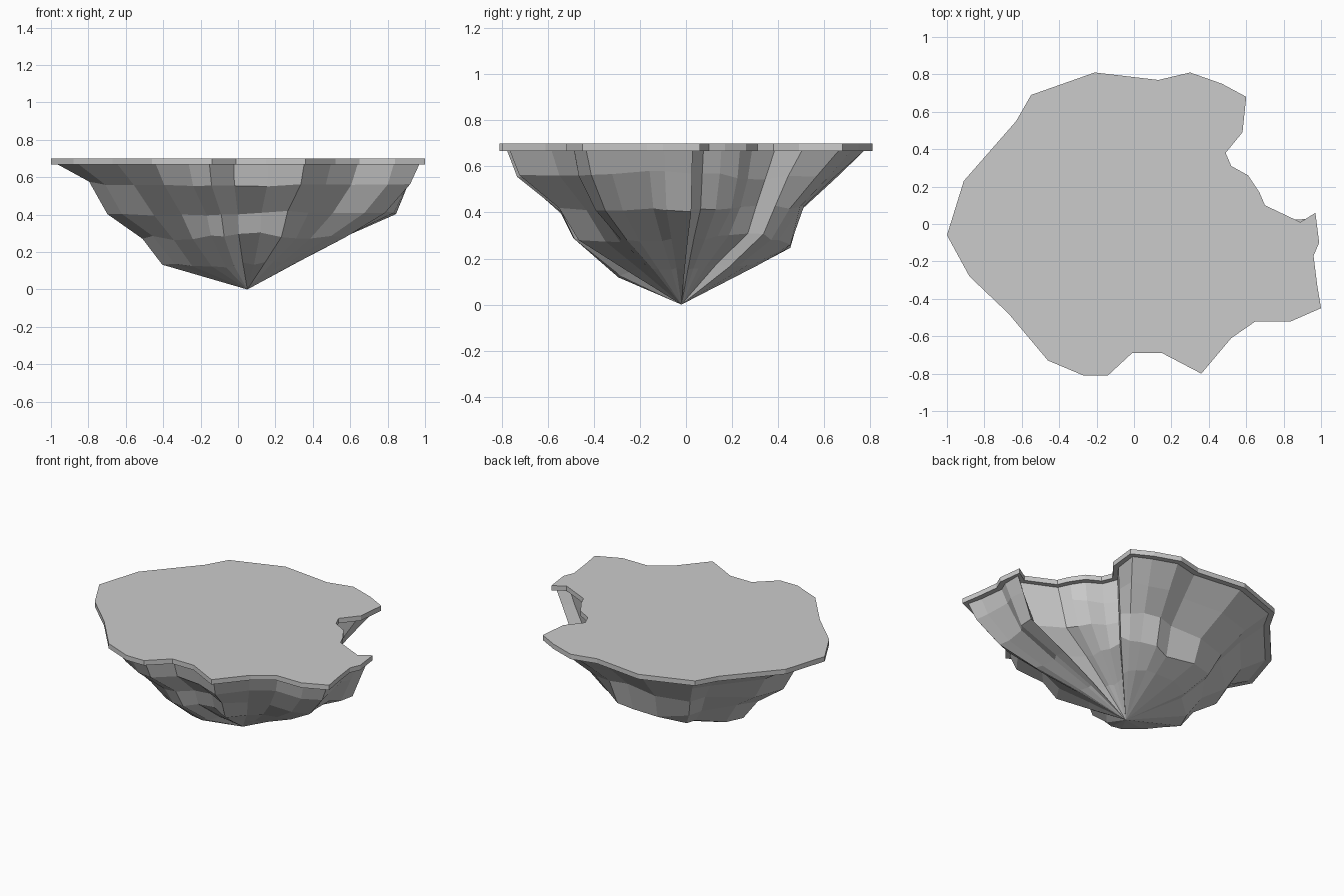
import bpy, bmesh, math, random
from mathutils import Vector

random.seed(4)
default_cube = bpy.data.objects.get("Cube")
if default_cube:
    bpy.data.objects.remove(default_cube, do_unlink=True)

TOP_Z, SLAB_BOTTOM, LIP = 0.70, 0.667, 0.035
APEX = Vector((0.05, -0.02, 0.0))

# Plateau outline, counterclockwise from the tip beside the notch
OUTLINE = [
    (.97, .06), (.89, .01), (.70, .10), (.67, .17), (.61, .26), (.52, .31),
    (.49, .38), (.58, .49), (.60, .68), (.47, .75), (.30, .81), (.13, .77),
    (-.21, .81), (-.55, .69), (-.63, .55), (-.91, .23), (-1, -.06),
    (-.88, -.28), (-.67, -.48), (-.46, -.73), (-.27, -.81), (-.14, -.81),
    (-.01, -.69), (.15, -.69), (.36, -.80), (.52, -.61), (.65, -.52),
    (.84, -.52), (1, -.45), (.98, -.33), (.96, -.17), (.99, -.10),
]

# Cliff profiles by direction in degrees: (share of the rim radius, height)
PROFILES = {
    0: [(.96, .58), (.87, .41), (.57, .28), (.29, .15)],
    30: [(.95, .55), (.86, .42), (.62, .30), (.30, .16)],
    43: [(.92, .55), (.82, .42), (.74, .31), (.40, .17)],
    52: [(.85, .55), (.70, .42), (.57, .29), (.36, .17)],
    90: [(.83, .55), (.65, .42), (.60, .22), (.44, .18)],
    135: [(.83, .56), (.67, .41), (.57, .28), (.40, .15)],
    180: [(.82, .57), (.75, .41), (.54, .28), (.44, .14)],
    225: [(.88, .55), (.71, .40), (.57, .27), (.42, .11)],
    270: [(.97, .56), (.69, .41), (.65, .30), (.32, .14)],
    315: [(.94, .56), (.75, .41), (.56, .28), (.32, .15)],
}
KEYS = list(PROFILES)


def make_material(name, colour):
    mat = bpy.data.materials.new(name)
    mat.use_nodes = True
    mat.diffuse_color = colour
    mat.node_tree.nodes["Principled BSDF"].inputs["Base Color"].default_value = colour
    return mat


def add_object(name, bm, mat):
    bmesh.ops.recalc_face_normals(bm, faces=bm.faces)
    mesh = bpy.data.meshes.new(name)
    bm.to_mesh(mesh)
    bm.free()
    mesh.materials.append(mat)
    obj = bpy.data.objects.new(name, mesh)
    bpy.context.collection.objects.link(obj)
    return obj


def bridge(bm, upper, lower):
    count = len(upper)
    for i in range(count):
        j = (i + 1) % count
        bm.faces.new((upper[i], lower[i], lower[j], upper[j]))


def inset_outline(points, distance):
    """Move each corner inward along the average of its two edge normals."""
    result = []
    for i, point in enumerate(points):
        here = Vector(point)
        before = (here - Vector(points[i - 1])).normalized()
        after = (Vector(points[(i + 1) % len(points)]) - here).normalized()
        along = (before + after).normalized()
        result.append(here + Vector((-along.y, along.x)) * distance)
    return result


def cliff_point(x, y, level):
    """Blend the two nearest profiles for the direction of a rim point."""
    dx, dy = x - APEX.x, y - APEX.y
    angle = math.degrees(math.atan2(dy, dx)) % 360
    index = max(i for i, key in enumerate(KEYS) if key <= angle)
    start, end = KEYS[index], (KEYS + [360])[index + 1]
    here = Vector(PROFILES[start][level])
    after = Vector(PROFILES[end % 360][level])
    share, height = here.lerp(after, (angle - start) / (end - start))
    share += random.uniform(-.012, .012)
    height += random.uniform(-.01, .01)
    return (APEX.x + dx * share, APEX.y + dy * share, height)


stone = make_material("grey stone", (0.6, 0.6, 0.6, 1))

# Thin flat plateau
bm = bmesh.new()
top = [bm.verts.new((x, y, TOP_Z)) for x, y in OUTLINE]
bottom = [bm.verts.new((x, y, SLAB_BOTTOM)) for x, y in OUTLINE]
bridge(bm, top, bottom)
bm.faces.new(top)
bm.faces.new(list(reversed(bottom)))
add_object("plateau", bm, stone)

# Faceted rock underside narrowing to a point
bm = bmesh.new()
rim = inset_outline(OUTLINE, LIP)
ring = [bm.verts.new((x, y, SLAB_BOTTOM + .002)) for x, y in rim]
bm.faces.new(ring)
for level in range(len(PROFILES[0])):
    lower = [bm.verts.new(cliff_point(x, y, level)) for x, y in rim]
    bridge(bm, ring, lower)
    ring = lower
tip = bm.verts.new(APEX)
for i, vert in enumerate(ring):
    bm.faces.new((vert, tip, ring[(i + 1) % len(ring)]))
add_object("rock_underside", bm, stone)
